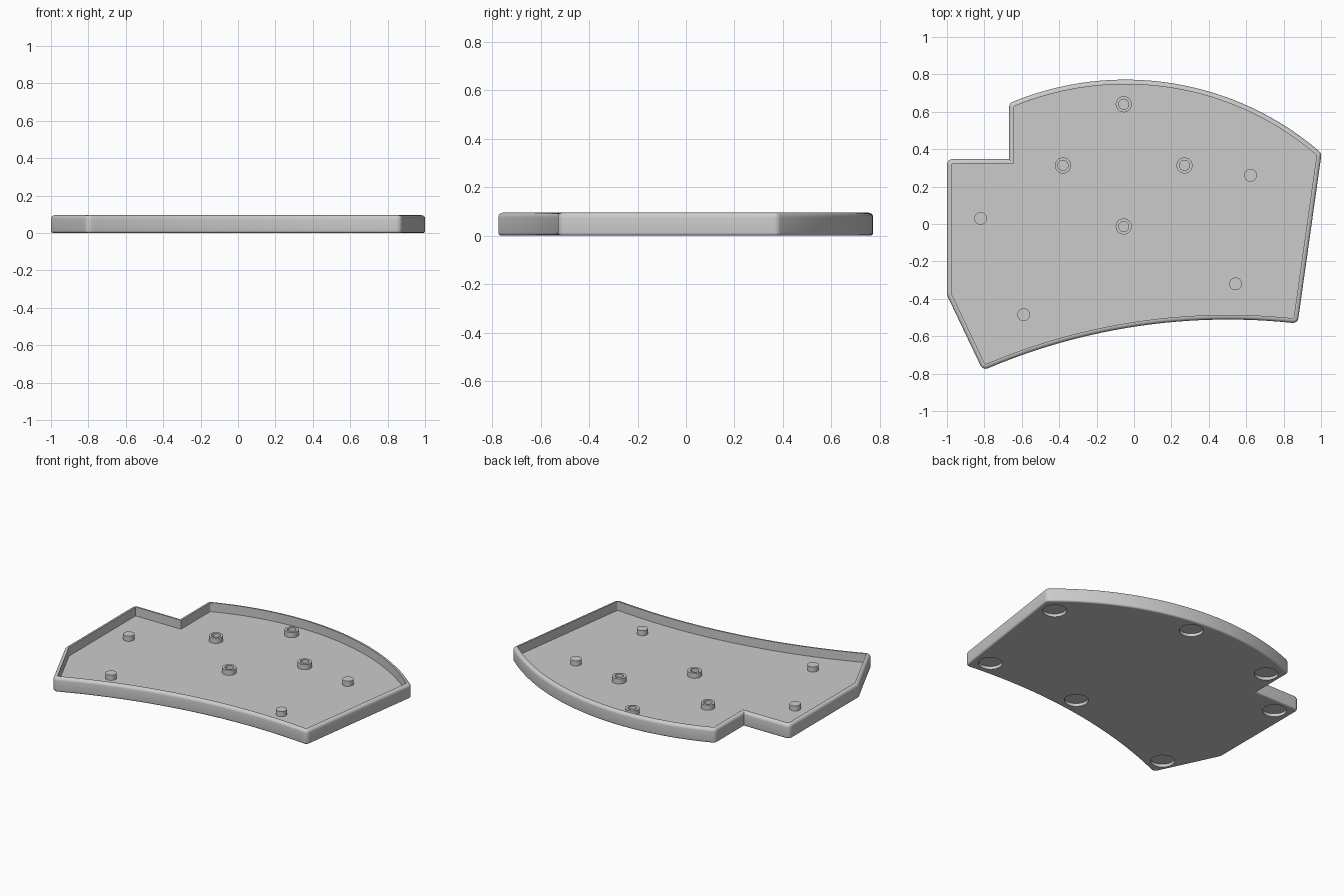
import bpy, bmesh, math
from mathutils import Vector

if "Cube" in bpy.data.objects:
    bpy.data.objects.remove(bpy.data.objects["Cube"], do_unlink=True)

HEIGHT, FLOOR, WALL, CORNER = 0.095, 0.036, 0.025, 0.03

grey = bpy.data.materials.new("plain grey")
grey.use_nodes = True
colour = (0.6, 0.6, 0.6, 1)
grey.diffuse_color = colour
grey.node_tree.nodes["Principled BSDF"].inputs["Base Color"].default_value = colour


def make_object(name, bm):
    mesh = bpy.data.meshes.new(name)
    bm.to_mesh(mesh)
    bm.free()
    mesh.materials.append(grey)
    obj = bpy.data.objects.new(name, mesh)
    bpy.context.collection.objects.link(obj)
    bpy.ops.object.select_all(action="DESELECT")
    obj.select_set(True)
    bpy.context.view_layer.objects.active = obj
    bpy.ops.object.shade_smooth_by_angle(angle=math.radians(35))


def sweep(c, start, end, steps):
    """Points from start to end on the shorter arc around c, ends included."""
    r = (start - c).length
    a0 = math.atan2(start.y - c.y, start.x - c.x)
    a1 = math.atan2(end.y - c.y, end.x - c.x)
    turn = (a1 - a0 + math.pi) % math.tau - math.pi
    angles = [a0 + turn * i / steps for i in range(steps + 1)]
    return [c + r * Vector((math.cos(a), math.sin(a))) for a in angles]


def arc(a, m, b, steps=32):
    """Points strictly between a and b on the circle through a, m, b."""
    a, m, b = Vector(a), Vector(m), Vector(b)
    p, q = m - a, b - a
    d = 2 * (p.x * q.y - p.y * q.x)
    c = a + Vector((q.y * p.length_squared - p.y * q.length_squared,
                    p.x * q.length_squared - q.x * p.length_squared)) / d
    return sweep(c, a, b, steps)[1:-1]


def fillet(prev, p, nxt, r):
    """Rounded replacement points for corner p."""
    u, v = (prev - p).normalized(), (nxt - p).normalized()
    half = math.acos(u.dot(v)) / 2
    c = p + (u + v).normalized() * r / math.sin(half)
    reach = r / math.tan(half)
    return sweep(c, p + u * reach, p + v * reach, 6)


def inset(points, dist):
    """Mitred inward offset of an anticlockwise loop."""
    out = []
    for i, p in enumerate(points):
        d1 = (p - points[i - 1]).normalized()
        d2 = (points[(i + 1) % len(points)] - p).normalized()
        n1, n2 = Vector((-d1.y, d1.x)), Vector((-d2.y, d2.x))
        out.append(p + (n1 + n2) * dist / (1 + n1.dot(n2)))
    return out


def circle(x, y, r, steps=32):
    return [Vector((x + r * math.cos(math.tau * i / steps),
                    y + r * math.sin(math.tau * i / steps))) for i in range(steps)]


def loft(bm, loops):
    """Skin a list of (points, z) loops; returns the vertex rings."""
    rings = [[bm.verts.new((p.x, p.y, z)) for p in pts] for pts, z in loops]
    for low, high in zip(rings, rings[1:]):
        for i in range(len(low)):
            bm.faces.new((low[i - 1], low[i], high[i], high[i - 1]))
    return rings


def loop_edges(bm, ring):
    return [bm.edges.get((ring[i - 1], ring[i])) for i in range(len(ring))]


# Tray outline: straight sides, concave front arc, convex back arc, one notch
tip, front_left = (-0.808, -0.783), (0.875, -0.532)
side_left, back_right = (1.003, 0.378), (-0.668, 0.645)
corners = [(-1, 0.347), (-1, -0.38), tip, front_left, side_left, back_right]
raw = [Vector(c) for c in corners[:3]]
raw += arc(tip, (0.3, -0.517), front_left) + [Vector(front_left), Vector(side_left)]
raw += arc(side_left, (-0.05, 0.772), back_right) + [Vector(back_right)]
raw.append(Vector((-0.668, 0.347)))
outline = []
for i, p in enumerate(raw):
    if any((p - Vector(c)).length < 1e-5 for c in corners):
        outline += fillet(raw[i - 1], p, raw[(i + 1) % len(raw)], CORNER)
    else:
        outline.append(p)

# Tray section: rounded lower edge, rounded rim, straight inner wall
section = [(0.015, 0)]
for k in range(5):
    t = k / 4 * math.pi / 2
    section.append((0.012 * (1 - math.sin(t)), 0.012 * (1 - math.cos(t))))
for k in range(6):
    t = k / 5 * math.pi / 2
    section.append((0.02 * (1 - math.cos(t)), HEIGHT - 0.02 * (1 - math.sin(t))))
section += [(WALL, HEIGHT), (WALL, FLOOR)]

bm = bmesh.new()
shell = loft(bm, [(inset(outline, d), z) for d, z in section])
bm.faces.new(shell[-1])
border = loop_edges(bm, shell[0])

# Round foot recesses in the underside
for x, y in [(0.89, 0.32), (0.11, 0.665), (0.78, -0.41), (-0.57, 0.555),
             (-0.89, 0.25), (0.1, -0.42), (-0.765, -0.645)]:
    disc = circle(x, y, 0.072)
    roof, mouth = loft(bm, [(disc, 0.02), (disc, 0)])
    bm.faces.new(roof[::-1])
    border += loop_edges(bm, mouth)

# Flat underside around the recesses
filled = bmesh.ops.triangle_fill(bm, use_beauty=True, edges=border, normal=(0, 0, -1))
for item in filled["geom"]:
    if isinstance(item, bmesh.types.BMFace):
        item.normal_update()
        if item.normal.z > 0:
            item.normal_flip()
make_object("tray", bm)

# Solid locating pegs on the floor
top, base = FLOOR + 0.034, FLOOR - 0.004
for x, y in [(0.623, 0.26), (-0.82, 0.03), (-0.59, -0.485), (0.543, -0.32)]:
    bm = bmesh.new()
    disc = circle(x, y, 0.034)
    bm.faces.new(loft(bm, [(disc, base), (disc, top)])[-1])
    make_object("locating_peg", bm)

# Hollow screw bosses in a diamond
for x, y in [(-0.055, 0.64), (-0.38, 0.313), (0.27, 0.313), (-0.055, -0.013)]:
    bm = bmesh.new()
    outer, inner = circle(x, y, 0.043), circle(x, y, 0.027)
    loft(bm, [(outer, base), (outer, top), (inner, top), (inner, base)])
    make_object("screw_boss", bm)
